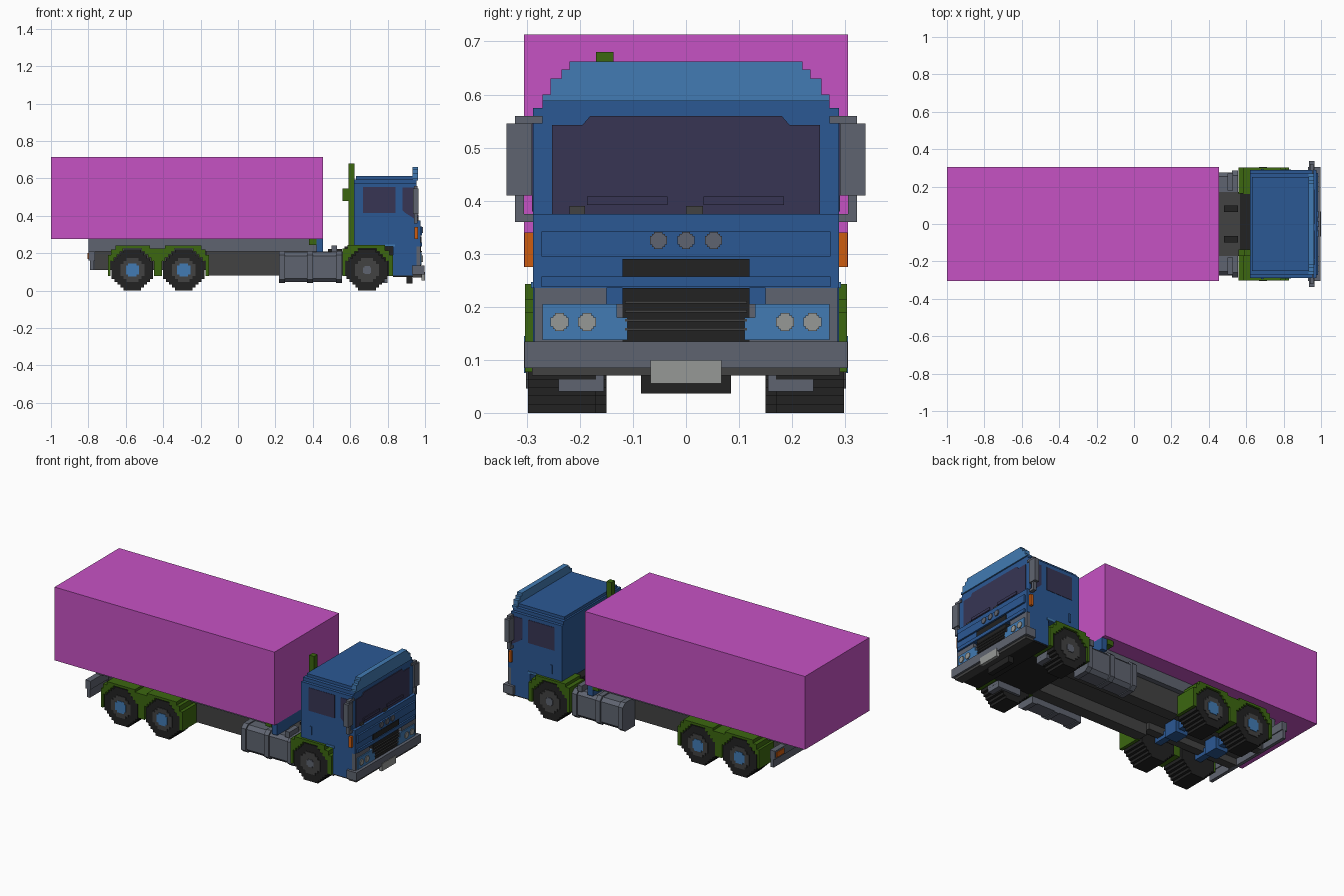
import bpy, bmesh, math

cube = bpy.data.objects.get("Cube")
if cube:
    bpy.data.objects.remove(cube, do_unlink=True)


def material(name, rgb):
    lin = [((c / 255 + 0.055) / 1.055) ** 2.4 if c > 10 else c / 255 / 12.92 for c in rgb]
    m = bpy.data.materials.new(name)
    m.use_nodes = True
    m.diffuse_color = (*lin, 1)
    m.node_tree.nodes["Principled BSDF"].inputs["Base Color"].default_value = (*lin, 1)
    return m


MAGENTA = material("magenta", (198, 82, 196))
BLUE = material("blue", (43, 88, 148))
SKY = material("light blue", (66, 123, 179))
GREEN = material("green", (60, 103, 16))
GREY = material("grey", (95, 100, 112))
DARK = material("dark grey", (66, 66, 66))
BLACK = material("black", (34, 34, 34))
GLASS = material("dark glass", (55, 53, 84))
ORANGE = material("orange", (205, 92, 16))
SILVER = material("light grey", (150, 152, 150))


def build(name, mat, solids, mirror=False):
    """One object from solids (axis, outline, low, high); mirror copies it across y = 0."""
    bm = bmesh.new()
    for axis, outline, lo, hi in solids:
        for s in ((1, -1) if mirror else (1,)):
            def at(p, d):
                return (p[0], s * d, p[1]) if axis == "y" else (d, s * p[0], p[1])
            a = [bm.verts.new(at(p, lo)) for p in outline]
            b = [bm.verts.new(at(p, hi)) for p in outline]
            bm.faces.new(a)
            bm.faces.new(b[::-1])
            for i in range(len(a)):
                j = (i + 1) % len(a)
                bm.faces.new((a[j], a[i], b[i], b[j]))
    bmesh.ops.recalc_face_normals(bm, faces=bm.faces)
    me = bpy.data.meshes.new(name)
    bm.to_mesh(me)
    bm.free()
    me.materials.append(mat)
    ob = bpy.data.objects.new(name, me)
    bpy.context.collection.objects.link(ob)
    return ob


def slab(x0, x1, y0, y1, z0, z1):
    return ("y", [(x0, z0), (x1, z0), (x1, z1), (x0, z1)], y0, y1)


def box(name, mat, *dims, mirror=False):
    return build(name, mat, [slab(*d) for d in dims], mirror)


def stepped(cx, cz, r, cell, low=None):
    """Blocky circle outline, optionally open below row `low`."""
    n = round(r / cell)
    right = []
    for k in range(-n if low is None else low, n):
        h = (k + 0.5) * cell
        w = max(1, round(math.sqrt(max(r * r - h * h, 0)) / cell)) * cell
        for z in (k * cell, (k + 1) * cell):
            right.append((w, z))
    pts = right + [(-w, z) for w, z in reversed(right)]
    out = []
    for w, z in pts:
        p = (cx + w, cz + z)
        if not out or math.dist(p, out[-1]) > 1e-6:
            out.append(p)
    return out


def both(half):
    """Closed outline in y, z from its +y half."""
    return half + [(-y, z) for y, z in reversed(half)]


# Cargo body and its support
box("cargo_box", MAGENTA, (-1, 0.455, -0.305, 0.305, 0.275, 0.713))
box("subframe", GREY, (-0.8, 0.43, -0.2, 0.2, 0.21, 0.275))
box("cargo_front_beam", BLUE, (0.42, 0.455, -0.28, 0.28, 0.205, 0.275))
box("cargo_brackets", GREEN, (0.38, 0.42, 0.2, 0.285, 0.245, 0.275), mirror=True)

# Chassis
box("chassis_core", DARK, (-0.78, 0.62, -0.13, 0.13, 0.15, 0.21))
box("chassis_rails", DARK, (-0.17, 0.6, 0.1, 0.17, 0.08, 0.21), (-0.78, -0.17, 0.08, 0.13, 0.11, 0.21), mirror=True)
box("chassis_bars", BLACK, (0.48, 0.555, 0.065, 0.1, 0.21, 0.222), mirror=True)
box("rear_bar", GREY, (-0.8, -0.765, -0.3, 0.3, 0.16, 0.21))
box("rear_bar_posts", GREY, (-0.79, -0.765, 0.1, 0.14, 0.11, 0.25), mirror=True)
box("rear_underrun", GREY, (-0.79, -0.77, -0.3, 0.3, 0.11, 0.16))
box("rear_lights", ORANGE, (-0.805, -0.8, 0.22, 0.29, 0.17, 0.2), mirror=True)

# Side tanks with straps
oct_tank = [(0.17, 0.045), (0.255, 0.045), (0.275, 0.065), (0.275, 0.185), (0.255, 0.205), (0.17, 0.205)]
build("side_tanks", GREY, [("x", oct_tank, 0.235, 0.54)], True)
strap = [(0.17, 0.04), (0.26, 0.04), (0.285, 0.06), (0.285, 0.19), (0.26, 0.212), (0.17, 0.212)]
build("tank_straps", GREY, [("x", strap, x, x + 0.03) for x in (0.22, 0.37, 0.525)], True)
box("tank_brackets", GREY, (0.5, 0.53, 0.18, 0.27, 0.205, 0.24), mirror=True)

# Wheels and axles
AXLES = {"rear": -0.565, "middle": -0.29, "front": 0.69}
for label, x in AXLES.items():
    inner = 0.17 if label == "front" else 0.15
    build(label + "_tyres", BLACK, [("y", stepped(x, 0.11, 0.11, 0.11 / 7), inner, 0.298)], True)
    build(label + "_rims", DARK, [("y", stepped(x, 0.11, 0.064, 0.016), 0.29, 0.302)], True)
    hub, mat = (0.022, GREY) if label == "front" else (0.035, SKY)
    build(label + "_hubs", mat, [("y", stepped(x, 0.11, hub, hub / 3), 0.295, 0.305)], True)
    axle_mat = GREY if label == "front" else BLUE
    box(label + "_axle", axle_mat, (x - 0.02, x + 0.02, -0.2, 0.2, 0.09, 0.13))
    if label != "front":
        box(label + "_differential", BLUE, (x - 0.04, x + 0.04, -0.045, 0.045, 0.07, 0.15))
box("front_suspension", GREY, (0.65, 0.8, 0.155, 0.24, 0.04, 0.08), mirror=True)

# Mudguards with stepped arches
cell = 0.0165
rear_top = [(-0.695, 0.077), (-0.695, 0.19), (-0.68, 0.19), (-0.68, 0.22), (-0.655, 0.22), (-0.655, 0.24),
            (-0.47, 0.24), (-0.47, 0.225), (-0.39, 0.225), (-0.39, 0.24), (-0.195, 0.24), (-0.195, 0.22),
            (-0.175, 0.22), (-0.175, 0.19), (-0.155, 0.19), (-0.155, 0.077)]
arches = stepped(-0.29, 0.11, 0.1155, cell, -2) + stepped(-0.565, 0.11, 0.1155, cell, -2)
build("rear_mudguards", GREEN, [("y", rear_top + arches, 0.16, 0.303)], True)
front_top = [(0.56, 0.077), (0.56, 0.225), (0.585, 0.225), (0.585, 0.243), (0.785, 0.243), (0.785, 0.215),
             (0.81, 0.215), (0.81, 0.19), (0.83, 0.19), (0.83, 0.077)]
build("front_mudguards", GREEN, [("y", front_top + stepped(0.69, 0.11, 0.1155, cell, -2), 0.16, 0.303)], True)
box("exhaust_stack", GREEN, (0.59, 0.622, -0.17, -0.137, 0.21, 0.68), (0.56, 0.59, -0.17, -0.137, 0.48, 0.545))

# Cab shell, stepped roof and visor
side = [(0.62, 0.235), (0.83, 0.235), (0.83, 0.08), (0.955, 0.08), (0.955, 0.56), (0.62, 0.56)]
build("cab_body", BLUE, [("y", side, -0.288, 0.288)])
roof = [(0.288, 0.56), (0.288, 0.575), (0.27, 0.575), (0.27, 0.595), (0.25, 0.595), (0.25, 0.612)]
build("cab_roof", BLUE, [("x", both(roof), 0.63, 0.935), ("x", both(roof[:4]), 0.62, 0.955)])
visor = [(0.27, 0.588), (0.27, 0.6), (0.255, 0.6), (0.255, 0.63), (0.235, 0.63), (0.235, 0.647),
         (0.22, 0.647), (0.22, 0.662)]
build("roof_visor", SKY, [("x", both(visor), 0.932, 0.963)])
box("cab_underside", BLACK, (0.57, 0.955, -0.165, 0.165, 0.078, 0.235), (0.83, 0.97, -0.285, 0.285, 0.073, 0.082))
box("front_skid", BLACK, (0.9, 0.932, -0.085, 0.085, 0.037, 0.075))

# Glass and door details
screen = [(0.253, 0.375), (0.253, 0.543), (0.195, 0.543), (0.18, 0.56)]
build("windscreen", GLASS, [("x", both(screen), 0.952, 0.959)])
box("wiper_arms", GLASS, (0.958, 0.964, -0.187, -0.035, 0.392, 0.408), (0.958, 0.964, 0.033, 0.185, 0.392, 0.408))
box("wiper_mounts", DARK, (0.958, 0.966, -0.22, -0.19, 0.375, 0.39), (0.958, 0.966, 0.0, 0.032, 0.375, 0.39))
box("side_windows", GLASS, (0.668, 0.842, 0.284, 0.29, 0.415, 0.553), mirror=True)
quarter = [(0.88, 0.43), (0.895, 0.415), (0.95, 0.38), (0.95, 0.55), (0.88, 0.55)]
build("quarter_windows", GLASS, [("y", quarter, 0.284, 0.29)], True)
box("door_handles", BLUE, (0.68, 0.692, 0.288, 0.294, 0.275, 0.325), mirror=True)
box("door_steps", SKY, (0.785, 0.84, 0.284, 0.292, 0.235, 0.247), mirror=True)
box("side_markers", ORANGE, (0.945, 0.963, 0.285, 0.304, 0.275, 0.34), mirror=True)

# Mirrors
box("mirrors", GREY, (0.935, 0.965, 0.29, 0.338, 0.41, 0.545), mirror=True)
box("mirror_arms", GREY, (0.94, 0.96, 0.305, 0.322, 0.36, 0.56), (0.94, 0.96, 0.27, 0.322, 0.545, 0.56),
    (0.94, 0.96, 0.285, 0.322, 0.36, 0.375), mirror=True)

# Nose panel, lamps and grille
box("nose_panel", BLUE, (0.95, 0.985, -0.272, 0.272, 0.295, 0.342), (0.95, 0.975, -0.288, 0.288, 0.235, 0.375),
    (0.95, 0.985, -0.272, 0.272, 0.237, 0.257))
build("nose_lamps", GREY, [("x", stepped(y, 0.325, 0.016, 0.004), 0.98, 0.99) for y in (-0.052, 0, 0.052)])
box("upper_grille", BLACK, (0.97, 0.98, -0.12, 0.12, 0.257, 0.29))
box("lower_grille", BLACK, (0.95, 0.978, -0.12, 0.12, 0.135, 0.235))
box("grille_slats", DARK, *[(0.97, 0.984, -0.115, 0.115, z, z + 0.005) for z in (0.155, 0.172, 0.189, 0.206)])
surround = [(0.12, 0.205), (0.15, 0.205), (0.15, 0.235), (0.286, 0.235), (0.286, 0.135), (0.12, 0.135)]
build("headlight_surrounds", GREY, [("x", surround, 0.95, 0.976)], True)
light = [(0.11, 0.137), (0.27, 0.137), (0.27, 0.205), (0.13, 0.205), (0.13, 0.18), (0.11, 0.18)]
build("headlight_panels", SKY, [("x", light, 0.97, 0.982)], True)
build("headlights", SILVER, [("x", stepped(y, 0.171, 0.017, 0.017 / 4), 0.978, 0.988) for y in (0.187, 0.238)], True)

# Bumper and number plate
box("bumper", GREY, (0.93, 0.997, -0.304, 0.304, 0.085, 0.135))
box("bumper_lip", DARK, (0.935, 0.985, -0.29, 0.29, 0.07, 0.086))
box("number_plate", SILVER, (0.98, 1.0, -0.067, 0.067, 0.055, 0.1))
